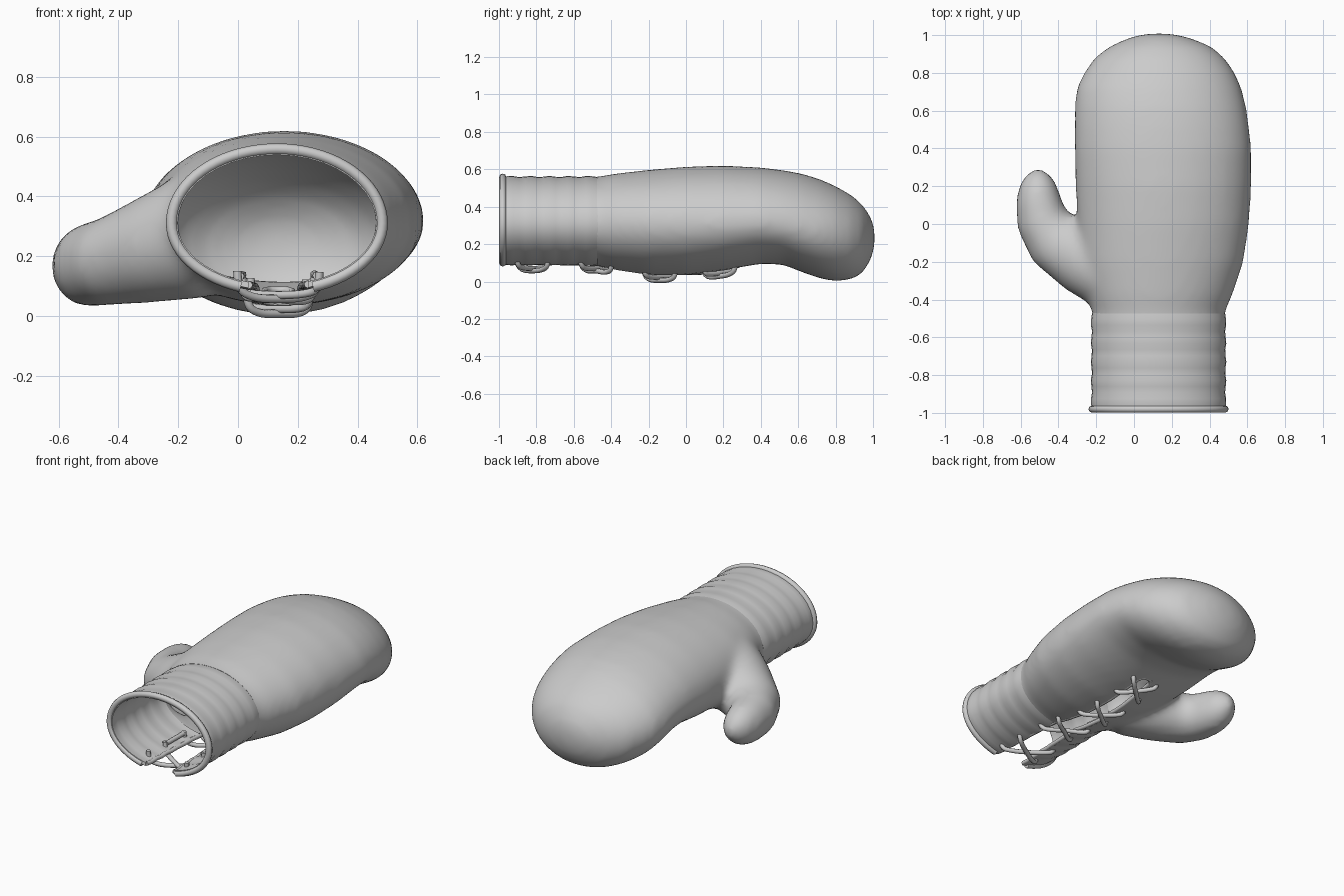
import bpy, bmesh, math
from mathutils import Vector

if "Cube" in bpy.data.objects:
    bpy.data.objects.remove(bpy.data.objects["Cube"])

grey = bpy.data.materials.new("grey_leather")
grey.diffuse_color = (0.6, 0.6, 0.6, 1)
grey.use_nodes = True
grey.node_tree.nodes["Principled BSDF"].inputs["Base Color"].default_value = grey.diffuse_color

# Hand sections: y, x min, x max, z bottom, z widest, z top
HAND = [(-.60, -.22, .48, .085, .31, .555), (-.47, -.22, .48, .08, .31, .56),
        (-.38, -.25, .52, .06, .31, .577), (-.2, -.29, .58, .035, .31, .597),
        (0, -.30, .61, .035, .31, .614), (.2, -.31, .622, .06, .31, .62),
        (.4, -.315, .622, .095, .32, .61), (.52, -.315, .61, .09, .31, .595),
        (.62, -.315, .595, .05, .29, .577), (.72, -.305, .57, .015, .27, .546),
        (.80, -.265, .535, .0, .26, .51), (.88, -.21, .48, .01, .24, .465),
        (.94, -.13, .41, .04, .23, .415), (.985, -.03, .30, .11, .23, .35),
        (1.008, .06, .2, .18, .24, .29)]
# Cuff sections with gentle ripples
CUFF = [(-.99 + .52 * i / 16, -.222 - r, .482 + r, .085 - r, .31, .558 + r)
        for i in range(17)
        for r in [.007 * math.sin(i / 16 * math.pi * 5) ** 2]]
# Thumb sections: centre x, y, z, in-plane radius, vertical radius
THUMB = [(-.10, -.25, .29, .22, .23), (-.27, -.17, .235, .20, .19),
         (-.43, -.075, .185, .165, .15), (-.485, .015, .172, .14, .142),
         (-.505, .12, .167, .122, .135), (-.507, .19, .166, .106, .12),
         (-.504, .25, .166, .076, .085), (-.50, .288, .166, .03, .035)]
N = 40
MID = .135


def section(s, n=N):
    y, x0, x1, z0, zm, z1 = s
    pts = []
    for i in range(n):
        a = 2 * math.pi * i / n
        dz = (z1 - zm) if math.sin(a) > 0 else (zm - z0)
        pts.append(Vector(((x0 + x1) / 2 + (x1 - x0) / 2 * math.cos(a), y, zm + dz * math.sin(a))))
    return pts


def underside(x, y):
    """Height of the palm side at a point."""
    rows = CUFF if y < -.47 else HAND
    for a, b in zip(rows, rows[1:]):
        if y <= b[0]:
            break
    t = max(0, min(1, (y - a[0]) / (b[0] - a[0])))
    _, x0, x1, z0, zm, _ = [p + (q - p) * t for p, q in zip(a, b)]
    u = (2 * x - x0 - x1) / (x1 - x0)
    return zm - (zm - z0) * math.sqrt(max(0, 1 - u * u))


def loft(bm, rings, capped):
    vs = [[bm.verts.new(p) for p in r] for r in rings]
    for a, b in zip(vs, vs[1:]):
        for i in range(len(a)):
            j = (i + 1) % len(a)
            bm.faces.new((a[i], a[j], b[j], b[i]))
    if capped:
        bm.faces.new(vs[0])
        bm.faces.new(vs[-1][::-1])


def make_object(name, bm):
    bmesh.ops.recalc_face_normals(bm, faces=bm.faces)
    me = bpy.data.meshes.new(name)
    bm.to_mesh(me)
    bm.free()
    ob = bpy.data.objects.new(name, me)
    bpy.context.collection.objects.link(ob)
    me.materials.append(grey)
    return ob


def bake(ob):
    dg = bpy.context.evaluated_depsgraph_get()
    me = bpy.data.meshes.new_from_object(ob.evaluated_get(dg))
    ob.modifiers.clear()
    ob.data = me


def tube(name, strands, radius, cyclic=False, kind='POLY'):
    cu = bpy.data.curves.new(name, 'CURVE')
    cu.dimensions = '3D'
    cu.bevel_depth = radius
    cu.bevel_resolution = 2
    cu.use_fill_caps = True
    for pts in strands:
        sp = cu.splines.new(kind)
        sp.points.add(len(pts) - 1)
        for p, c in zip(sp.points, pts):
            p.co = (*c, 1)
        sp.use_cyclic_u = cyclic
        sp.use_smooth = True
        if kind == 'NURBS':
            sp.order_u = 3
            sp.use_endpoint_u = True
            sp.resolution_u = 5
    ob = bpy.data.objects.new(name, cu)
    bpy.context.collection.objects.link(ob)
    cu.materials.append(grey)


# Hand and thumb fused into one skin
bm = bmesh.new()
loft(bm, [section(s) for s in HAND], True)
rings = []
for k, (x, y, z, r, rz) in enumerate(THUMB):
    p, q = THUMB[max(k - 1, 0)], THUMB[min(k + 1, len(THUMB) - 1)]
    t = Vector((q[0] - p[0], q[1] - p[1], 0)).normalized()
    side = Vector((-t.y, t.x, 0))
    rings.append([Vector((x, y, z)) + side * r * math.cos(a) + Vector((0, 0, rz * math.sin(a)))
                  for a in [2 * math.pi * i / 24 for i in range(24)]])
loft(bm, rings, True)
hand = make_object("hand", bm)
m = hand.modifiers.new("fuse", 'REMESH')
m.mode = 'VOXEL'
m.voxel_size = .022
m = hand.modifiers.new("blend", 'SMOOTH')
m.factor = .5
m.iterations = 14
bake(hand)

# Open the wrist end
bm = bmesh.new()
bm.from_mesh(hand.data)
bmesh.ops.bisect_plane(bm, geom=bm.verts[:] + bm.edges[:] + bm.faces[:], plane_co=(0, -.475, 0),
                       plane_no=(0, 1, 0), clear_inner=True)
bm.to_mesh(hand.data)
bm.free()

# Cuff sleeve
bm = bmesh.new()
loft(bm, [section(s) for s in CUFF], False)
cuff = make_object("cuff", bm)


# Lacing slit, narrowing toward the palm
def half_gap(y):
    return .10 - .055 * (y + 1) / 1.25


bm = bmesh.new()
outline = [(MID - half_gap(-1.1), -1.1), (MID + half_gap(-1.1), -1.1), (MID + .045, .25),
           (MID + .025, .285), (MID - .025, .285), (MID - .045, .25)]
loft(bm, [[Vector((x, y, z)) for x, y in outline] for z in (-.2, .26)], True)
cutter = make_object("slit_cutter", bm)
cutter.hide_render = True
cutter.hide_viewport = False

for ob in (hand, cuff):
    m = ob.modifiers.new("wall", 'SOLIDIFY')
    m.thickness = .02
    m.offset = -1
    m = ob.modifiers.new("slit", 'BOOLEAN')
    m.operation = 'DIFFERENCE'
    m.solver = 'EXACT'
    m.object = cutter
    bake(ob)
    bpy.ops.object.select_all(action='DESELECT')
    ob.select_set(True)
    bpy.context.view_layer.objects.active = ob
    bpy.ops.object.shade_smooth_by_angle(angle=math.radians(50))
bpy.data.objects.remove(cutter)

# Cuff binding, open at the slit
ring = section((-.98, -.222, .482, .085, .31, .558), 72)
start = next(i for i in range(40, 72) if ring[i].x > MID + .1)
binding = [p for p in ring[start:] + ring[:start] if p.z > .2 or abs(p.x - MID) > .1]
tube("cuff_binding", [binding], .019)

# Piping along the slit edge
left, right = [], []
for i in range(27):
    y = -.98 + 1.23 * i / 26
    for sign, side in ((-1, left), (1, right)):
        x = MID + sign * half_gap(y)
        side.append((x, y, underside(x, y) + .012))
end = [(MID + d, .285, underside(MID, .285) + .012) for d in (-.025, .025)]
tube("slit_piping", [left + end + right[::-1]], .013)

# Crossed laces outside, straight runs inside
strands = []
ROWS = [-.82, -.48, -.14, .18]
for k, y in enumerate(ROWS):
    w = half_gap(y) + .045
    for sign in (-1, 1):
        drop = .016 + (.014 if sign > 0 else 0)
        pts = []
        for t in (-1, -1, -.6, 0, .6, 1, 1):
            x, yy = MID + sign * w * t, y + .085 * t
            low = underside(MID + sign * w * max(abs(t), .6), yy)
            pts.append((x, yy, low - (drop if abs(t) < 1 else .012)))
        for e in (0, -1):
            pts[e] = (pts[e][0], pts[e][1], pts[e][2] + .06)
        strands.append(pts)
        if k < 3:
            strands.append([(MID + sign * (half_gap(v) + .04), v,
                             underside(MID + sign * (half_gap(v) + .04), v) + .04)
                            for v in (y + .085, y + .17, ROWS[k + 1] - .085)])
tube("laces", strands, .014, kind='NURBS')
